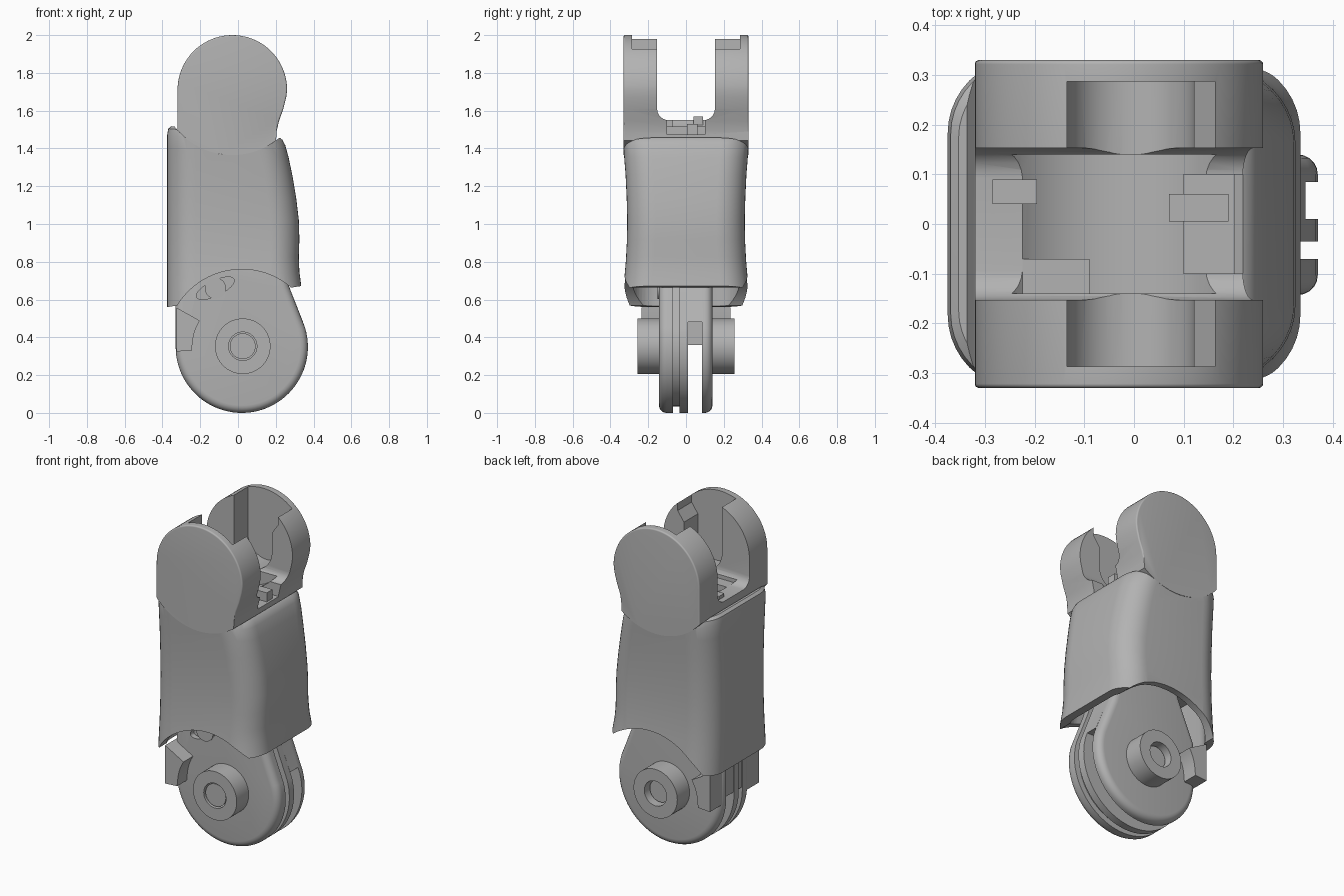
import bpy, bmesh, math
from math import sin, cos, pi, radians

if "Cube" in bpy.data.objects:
    bpy.data.objects.remove(bpy.data.objects["Cube"])

GREY = bpy.data.materials.new("matte_grey")
GREY.use_nodes = True
GREY.diffuse_color = (0.45, 0.45, 0.45, 1)
GREY.node_tree.nodes["Principled BSDF"].inputs["Base Color"].default_value = (0.45, 0.45, 0.45, 1)


def finish(name, bm):
    bmesh.ops.recalc_face_normals(bm, faces=bm.faces)
    mesh = bpy.data.meshes.new(name)
    bm.to_mesh(mesh)
    bm.free()
    mesh.materials.append(GREY)
    ob = bpy.data.objects.new(name, mesh)
    bpy.context.collection.objects.link(ob)
    return ob


def arc(cx, cz, r, a0, a1, n=32):
    return [(cx + r * cos(radians(a0 + (a1 - a0) * i / n)),
             cz + r * sin(radians(a0 + (a1 - a0) * i / n))) for i in range(n + 1)]


def prism(name, pts, y0, y1, bevel=0, ends=(), above=-1):
    """Extrude an xz outline along y; round the rims at the y values in ends."""
    bm = bmesh.new()
    a = [bm.verts.new((x, y0, z)) for x, z in pts]
    b = [bm.verts.new((x, y1, z)) for x, z in pts]
    bm.faces.new(a)
    bm.faces.new(b)
    for i in range(len(pts)):
        j = (i + 1) % len(pts)
        bm.faces.new((a[i], a[j], b[j], b[i]))
    bmesh.ops.recalc_face_normals(bm, faces=bm.faces)
    if bevel:
        rim = [e for e in bm.edges
               if any(all(abs(v.co.y - y) < 1e-4 and v.co.z > above for v in e.verts) for y in ends)]
        bmesh.ops.bevel(bm, geom=rim, offset=bevel, segments=5, profile=0.5,
                        affect='EDGES', clamp_overlap=True)
    return finish(name, bm)


def disc(name, x, z, r, y0, y1, n=48):
    return prism(name, arc(x, z, r, 0, 360 - 360 / n, n - 1), y0, y1)


def block(name, x0, x1, y0, y1, z0, z1):
    return prism(name, [(x0, z0), (x1, z0), (x1, z1), (x0, z1)], y0, y1)


def cut(ob, *cutters):
    bpy.context.view_layer.objects.active = ob
    for c in cutters:
        mod = ob.modifiers.new("cut", 'BOOLEAN')
        mod.operation, mod.solver, mod.object = 'DIFFERENCE', 'EXACT', c
        bpy.ops.object.modifier_apply(modifier=mod.name)
        bpy.data.objects.remove(c)
    return ob


def sleeve_loft(name, sections, inset=0.0):
    """Rounded-rectangle rings (height, right x, half depth, shrink) with slanted ends."""
    bm = bmesh.new()
    rings = []
    for t, xr, hy, shrink in sections:
        d = inset + shrink
        xl, xr, hy = -0.375 + d, xr - d, hy - d
        rad = 0.15 - d * 0.6
        ring = []
        for k, (cx, cy) in enumerate([(xr - rad, hy - rad), (xl + rad, hy - rad),
                                      (xl + rad, rad - hy), (xr - rad, rad - hy)]):
            for px, py in arc(cx, cy, rad, 90 * k, 90 * k + 90, 10):
                s = (px + 0.375) / 0.7
                low, high = 0.56 + 0.11 * s, 1.52 - 0.07 * s
                ring.append(bm.verts.new((px, py, low + (high - low) * t)))
        rings.append(ring)
    n = len(rings[0])
    for r0, r1 in zip(rings, rings[1:]):
        for i in range(n):
            bm.faces.new((r0[i], r0[(i + 1) % n], r1[(i + 1) % n], r1[i]))
    bm.faces.new(rings[0])
    bm.faces.new(rings[-1])
    return finish(name, bm)


# Outer sleeve: waisted shell, hollow below, scooped at both ends
sleeve = sleeve_loft("sleeve", [
    (0, 0.335, 0.333, 0), (0.1, 0.325, 0.325, 0), (0.2, 0.322, 0.318, 0), (0.32, 0.325, 0.313, 0),
    (0.45, 0.322, 0.311, 0), (0.6, 0.308, 0.314, 0), (0.75, 0.288, 0.32, 0),
    (0.87, 0.268, 0.328, 0), (0.95, 0.25, 0.333, 0), (0.985, 0.24, 0.333, 0.006), (1, 0.235, 0.333, 0.022)])
cut(sleeve,
    sleeve_loft("sleeve_hollow", [(-0.1, 0.33, 0.325, 0), (0.35, 0.32, 0.31, 0)], 0.035),
    disc("lower_scoop", 0.02, 0.36, 0.4, -1, 1, 96),
    disc("upper_scoop", -0.03, 1.75, 0.385, -1, 1, 96))

# Fork: two rounded arms joined by a base seated in the sleeve scoop
fork_outline = (arc(-0.03, 1.71, 0.29, 180, 0, 40)
                + [(0.255, 1.67), (0.24, 1.61), (0.217, 1.545), (0.204, 1.49)]
                + arc(-0.03, 1.75, 0.385, -53, -139, 24))
fork = prism("fork", fork_outline, -0.33, 0.33, 0.045, (-0.33, 0.33), 1.48)

# Channel between the arms, with filleted lower corners
bm = bmesh.new()
bmesh.ops.create_cube(bm, size=1)
for v in bm.verts:
    v.co.x *= 2
    v.co.y *= 0.306
    v.co.z = v.co.z + 2.05
low = [e for e in bm.edges if all(v.co.z < 1.6 for v in e.verts) and abs(e.verts[0].co.y - e.verts[1].co.y) < 0.01]
bmesh.ops.bevel(bm, geom=low, offset=0.06, segments=6, profile=0.5, affect='EDGES')
channel = finish("channel", bm)
cut(fork, channel,
    disc("floor_scoop", -0.04, 1.74, 0.265, -0.14, 0.14, 64),
    block("floor_exit", 0.1, 0.5, -0.1, 0.1, 1.475, 1.6))

# Pin seats: round pockets in the inner arm faces, open at the top with a lead-in
seat = (arc(-0.007, 1.7, 0.128, 180, 360, 24)
        + [(0.121, 1.82), (0.163, 1.88), (0.163, 2.1), (-0.135, 2.1)])
for s in (-1, 1):
    cut(fork, prism("pin_seat", seat, s * 0.1, s * 0.287))

# Small stops on the fork floor
block("floor_stop_left", 0.07, 0.19, 0.005, 0.06, 1.42, 1.53)
block("floor_stop_right", -0.285, -0.195, 0.04, 0.09, 1.42, 1.57)
block("floor_stop_front", -0.25, -0.09, -0.155, -0.07, 1.42, 1.55)


def link_outline(inset=0.0):
    r = 0.35 - inset
    return (arc(0.02, 0.35, r, 180, 377, 48)
            + [(0.27 - inset, 0.67), (0.2 - inset, 0.9), (-0.2, 0.9), (0.02 - r, 0.6)])


# Lower link: side plates, a sunken cord groove and a slot between the plates
front_plate = prism("link_front_plate", link_outline(), -0.143, -0.07, 0.04, (-0.143,))
prism("link_groove", link_outline(0.035), -0.072, -0.033)
prism("link_ridge", link_outline(), -0.035, 0.01)
prism("link_web", [(-0.325, 0.36), (0.1, 0.36), (0.1, 0.48), (0.345, 0.48),
                   (0.27, 0.67), (0.2, 0.9), (-0.2, 0.9), (-0.325, 0.6)], 0.008, 0.087)
back_plate = prism("link_back_plate", link_outline(), 0.085, 0.14, 0.04, (0.14,))

# Angled slit with a round peg on the front plate
slit = [(-0.12 + 0.11 * cos(a) * cos(0.45) - 0.04 * sin(a) * sin(0.45),
         0.66 + 0.11 * cos(a) * sin(0.45) + 0.04 * sin(a) * cos(0.45))
        for a in [2 * pi * i / 32 for i in range(32)]]
cut(front_plate, prism("slit", slit, -0.2, -0.11))
disc("slit_peg", -0.12, 0.66, 0.056, -0.15, -0.09)

# Stop block across the rear edge of the link
stop = ([(-0.325, 0.325), (-0.245, 0.33)] + arc(0.02, 0.35, 0.262, 175, 148, 6)
        + [(-0.205, 0.49), (-0.325, 0.557)])
for name, y0, y1 in (("stop_block_front", -0.235, -0.1), ("stop_block_back", 0.1, 0.235)):
    prism(name, stop, y0, y1)
prism("stop_block_middle", [(-0.325, 0.36), (-0.2, 0.36), (-0.2, 0.55), (-0.325, 0.557)], -0.12, 0.12)

# Pivot bosses with recessed screw heads
for name, s, head in (("front", -1, 0.25), ("back", 1, 0.215)):
    boss = disc(name + "_boss", 0.025, 0.353, 0.147, s * 0.13, s * 0.258, 64)
    cut(boss, disc("bore", 0.025, 0.353, 0.075, s * 0.16, s * 0.3))
    disc(name + "_screw_head", 0.025, 0.353, 0.068, s * 0.15, s * head)

# Smooth shading that keeps the hard edges
for ob in bpy.context.scene.objects:
    ob.select_set(ob.type == 'MESH')
bpy.context.view_layer.objects.active = sleeve
bpy.ops.object.shade_smooth_by_angle(angle=radians(32))
